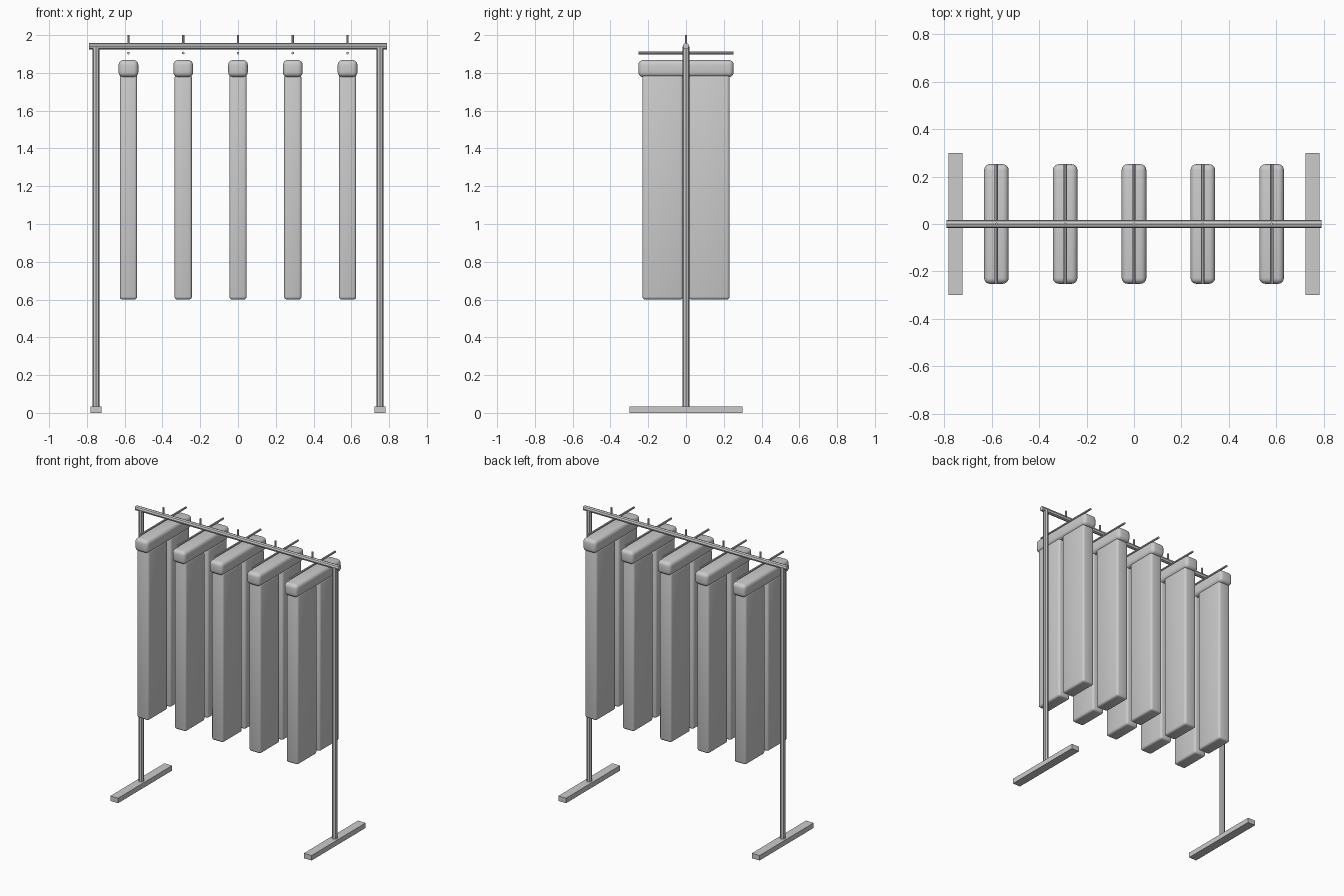
import bpy
import math

if "Cube" in bpy.data.objects:
    bpy.data.objects.remove(bpy.data.objects["Cube"])


def box(name, loc, size, bevel=0.0, segments=3):
    bpy.ops.mesh.primitive_cube_add(size=1, location=loc)
    ob = bpy.context.object
    ob.name = name
    ob.scale = size
    bpy.ops.object.transform_apply(location=False, rotation=False, scale=True)
    if bevel:
        mod = ob.modifiers.new("soft_edges", 'BEVEL')
        mod.width = bevel
        mod.segments = segments
        bpy.ops.object.modifier_apply(modifier=mod.name)
        bpy.ops.object.shade_smooth_by_angle(angle=math.radians(40))
    return ob


def rod(name, loc, radius, length, axis='Z', sides=8):
    rot = {'X': (0, math.pi / 2, 0), 'Y': (math.pi / 2, 0, 0), 'Z': (0, 0, 0)}[axis]
    bpy.ops.mesh.primitive_cylinder_add(vertices=sides, radius=radius, depth=length,
                                        location=loc, rotation=rot)
    ob = bpy.context.object
    ob.name = name
    return ob


# Rack frame: feet, posts and top rail
for side, sx in (("left", -1), ("right", 1)):
    box(f"{side}_foot", (sx * 0.752, 0, 0.0175), (0.06, 0.6, 0.035))
    rod(f"{side}_post", (sx * 0.752, 0, 0.985), 0.018, 1.91)
rod("top_rail", (0, 0, 1.942), 0.017, 1.58, 'X')

# Five hanging garments
for i in range(5):
    x = (i - 2) * 0.29
    rod(f"hanger_hook_{i + 1}", (x, 0, 1.965), 0.006, 0.07)
    rod(f"hanger_bar_{i + 1}", (x, 0, 1.905), 0.007, 0.504, 'Y')
    # Rolled top fold of the cloth
    box(f"garment_top_{i + 1}", (x, 0, 1.823), (0.104, 0.504, 0.09), 0.025, 4)
    # Two hanging legs with a narrow gap between them
    for part, sy in (("front", -1), ("back", 1)):
        box(f"garment_{part}_panel_{i + 1}", (x, sy * 0.123, 1.195),
            (0.092, 0.216, 1.19), 0.015)
